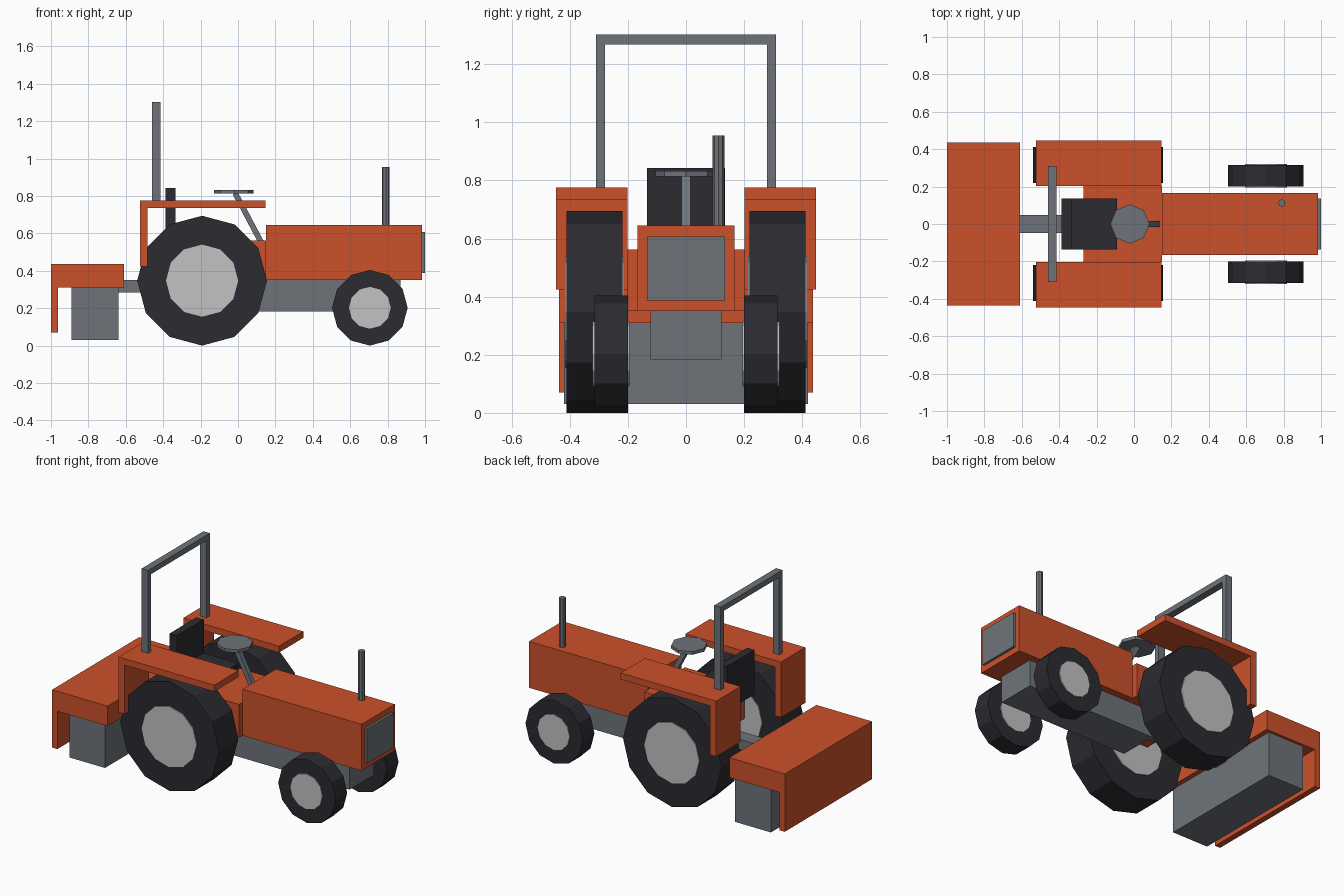
import bpy, math
from mathutils import Vector

if "Cube" in bpy.data.objects:
    bpy.data.objects.remove(bpy.data.objects["Cube"])


def material(name, rgb):
    m = bpy.data.materials.new(name)
    m.diffuse_color = (*rgb, 1.0)
    m.use_nodes = True
    m.node_tree.nodes["Principled BSDF"].inputs["Base Color"].default_value = m.diffuse_color
    return m


ORANGE = material("orange paint", (0.60, 0.083, 0.024))
GREY = material("grey metal", (0.157, 0.175, 0.195))
BLACK = material("black rubber", (0.024, 0.024, 0.031))
SILVER = material("light hub", (0.54, 0.54, 0.55))


def finish(name, mat):
    ob = bpy.context.object
    ob.name = name
    ob.data.materials.append(mat)
    return ob


def box(name, mat, x, y, z):
    """Box from (min, max) ranges on each axis."""
    bpy.ops.mesh.primitive_cube_add(size=1, location=[(a + b) / 2 for a, b in (x, y, z)])
    ob = finish(name, mat)
    ob.scale = [b - a for a, b in (x, y, z)]
    return ob


def cylinder(name, mat, r, depth, loc, sides, rot=(0, 0, 0)):
    bpy.ops.mesh.primitive_cylinder_add(vertices=sides, radius=r, depth=depth,
                                        location=loc, rotation=rot)
    return finish(name, mat)


def wheel(name, x, y, r, hub_r, width):
    """Tyre with a hub that stands slightly proud on both sides."""
    rot = (math.pi / 2, 0, 0)
    cylinder(name + "_tyre", BLACK, r, width, (x, y, r), 12, rot)
    cylinder(name + "_hub", SILVER, hub_r, width + 0.012, (x, y, r), 12, rot)


# Main body
box("hood", ORANGE, (0.15, 0.985), (-0.167, 0.167), (0.35, 0.645))
box("grille", GREY, (0.985, 1.0), (-0.135, 0.135), (0.387, 0.607))
box("chassis", GREY, (-0.03, 0.87), (-0.123, 0.123), (0.183, 0.352))
box("cab_floor", ORANGE, (-0.27, 0.15), (-0.203, 0.203), (0.35, 0.562))
cylinder("exhaust", GREY, 0.02, 0.31, (0.79, 0.112, 0.80), 8)

# Seat
box("seat_cushion", BLACK, (-0.387, -0.09), (-0.135, 0.135), (0.56, 0.63))
box("seat_back", BLACK, (-0.387, -0.335), (-0.135, 0.135), (0.62, 0.842))

# Steering wheel and sloping column
bottom, top = Vector((0.125, 0, 0.55)), Vector((-0.015, 0, 0.815))
bpy.ops.mesh.primitive_cube_add(size=1, location=(bottom + top) / 2)
column = finish("steering_column", GREY)
column.scale = (0.03, 0.03, (top - bottom).length)
column.rotation_euler = (0, math.atan2(top.x - bottom.x, top.z - bottom.z), 0)
cylinder("steering_wheel", GREY, 0.105, 0.02, (-0.022, 0, 0.823), 8)

# Wheels, fenders and roll bar posts on both sides
for side, s in (("right", -1), ("left", 1)):
    wheel("rear_wheel_" + side, -0.192, s * 0.315, 0.347, 0.193, 0.192)
    wheel("front_wheel_" + side, 0.705, s * 0.2575, 0.202, 0.112, 0.115)
    fender_y = sorted((s * 0.202, s * 0.447))
    box("fender_top_" + side, ORANGE, (-0.525, 0.146), fender_y, (0.735, 0.776))
    box("fender_back_" + side, ORANGE, (-0.525, -0.483), fender_y, (0.424, 0.735))
    box("roll_bar_post_" + side, GREY, (-0.46, -0.415),
        sorted((s * 0.278, s * 0.31)), (0.776, 1.267))
box("roll_bar_beam", GREY, (-0.46, -0.415), (-0.31, 0.31), (1.267, 1.302))

# Rear implement on its hitch
box("hitch_bar", GREY, (-0.65, -0.15), (-0.047, 0.047), (0.285, 0.35))
box("tiller_drum_box", GREY, (-0.89, -0.64), (-0.42, 0.42), (0.03, 0.31))
box("tiller_cover", ORANGE, (-1.0, -0.61), (-0.437, 0.437), (0.31, 0.437))
box("tiller_flap", ORANGE, (-1.0, -0.963), (-0.437, 0.437), (0.07, 0.31))
